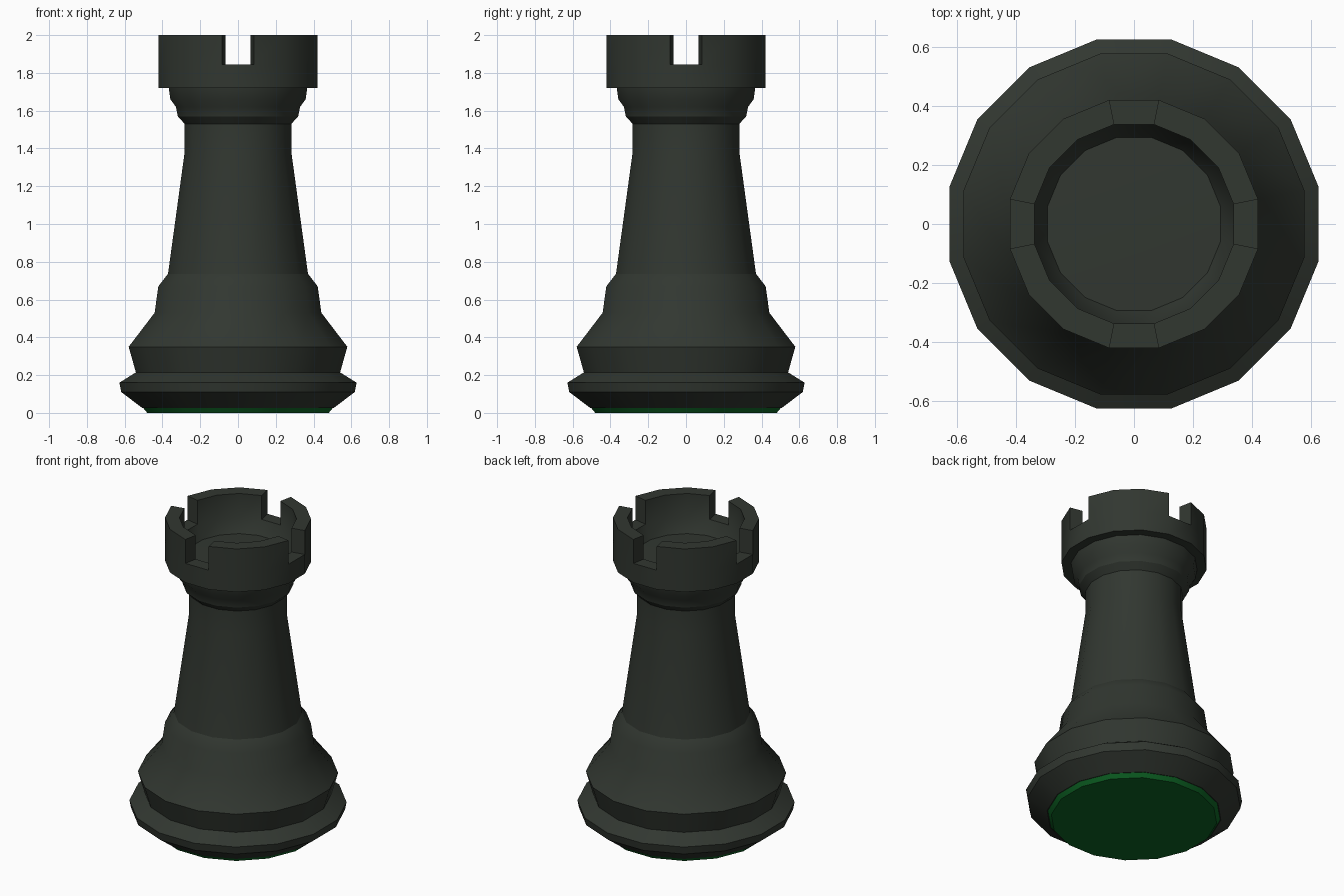
import bpy, bmesh, math

cube = bpy.data.objects.get("Cube")
if cube:
    bpy.data.objects.remove(cube, do_unlink=True)

SIDES = 16
STEP = 2 * math.pi / SIDES


def material(name, rgb):
    mat = bpy.data.materials.new(name)
    mat.use_nodes = True
    mat.diffuse_color = (*rgb, 1)
    bsdf = mat.node_tree.nodes["Principled BSDF"]
    bsdf.inputs["Base Color"].default_value = (*rgb, 1)
    bsdf.inputs["Roughness"].default_value = 0.6
    return mat


dark = material("dark grey green", (0.031, 0.038, 0.030))
green = material("felt green", (0.004, 0.13, 0.018))


def finish(name, bm, mat, angle=30):
    bmesh.ops.recalc_face_normals(bm, faces=bm.faces)
    mesh = bpy.data.meshes.new(name)
    bm.to_mesh(mesh)
    bm.free()
    mesh.materials.append(mat)
    obj = bpy.data.objects.new(name, mesh)
    bpy.context.collection.objects.link(obj)
    bpy.ops.object.select_all(action='DESELECT')
    obj.select_set(True)
    bpy.context.view_layer.objects.active = obj
    bpy.ops.object.shade_smooth_by_angle(angle=math.radians(angle))
    return obj


def ring(bm, r, z):
    """One loop of vertices, with a side centred on each axis."""
    return [bm.verts.new((r * math.cos((i - 0.5) * STEP),
                          r * math.sin((i - 0.5) * STEP), z)) for i in range(SIDES)]


def bridge(bm, a, b, sides=range(SIDES)):
    for i in sides:
        j = (i + 1) % SIDES
        bm.faces.new((a[i], a[j], b[j], b[i]))


def turned(name, profile, mat, angle=30):
    """Solid of revolution, closed at both ends."""
    bm = bmesh.new()
    rings = [ring(bm, r, z) for r, z in profile]
    for a, b in zip(rings, rings[1:]):
        bridge(bm, a, b)
    bm.faces.new(rings[0])
    bm.faces.new(rings[-1])
    return finish(name, bm, mat, angle)


# Felt pad and turned column
turned("felt_pad", [(0.49, 0), (0.515, 0.03)], green)
turned("foot", [(0.515, 0.025), (0.63, 0.11), (0.64, 0.16), (0.55, 0.215)], dark)
turned("base_bell", [(0.55, 0.21), (0.59, 0.35), (0.45, 0.53), (0.43, 0.67),
                     (0.375, 0.74)], dark, 40)
turned("shaft", [(0.38, 0.72), (0.288, 1.38), (0.288, 1.54)], dark)
turned("collar", [(0.288, 1.53), (0.325, 1.57), (0.335, 1.62), (0.365, 1.66),
                  (0.375, 1.73)], dark)

# Parapet: a ring wall whose sides on the four axes stay low
bm = bmesh.new()
under, out_low = ring(bm, 0.36, 1.72), ring(bm, 0.43, 1.72)
out_sill, out_top = ring(bm, 0.43, 1.845), ring(bm, 0.43, 2.0)
in_top, in_sill = ring(bm, 0.345, 2.0), ring(bm, 0.345, 1.845)
floor = ring(bm, 0.30, 1.76)
gaps = range(0, SIDES, SIDES // 4)
walls = [i for i in range(SIDES) if i not in gaps]
bridge(bm, under, out_low)
bridge(bm, out_low, out_sill)
bridge(bm, in_sill, floor)
bridge(bm, out_sill, in_sill, gaps)
for a, b in ((out_sill, out_top), (out_top, in_top), (in_top, in_sill)):
    bridge(bm, a, b, walls)
for g in gaps:
    for i in (g, (g + 1) % SIDES):
        bm.faces.new((out_sill[i], out_top[i], in_top[i], in_sill[i]))
centre = bm.verts.new((0, 0, 1.77))
for i in range(SIDES):
    bm.faces.new((floor[i], floor[(i + 1) % SIDES], centre))
bm.faces.new(under)
finish("parapet", bm, dark)
